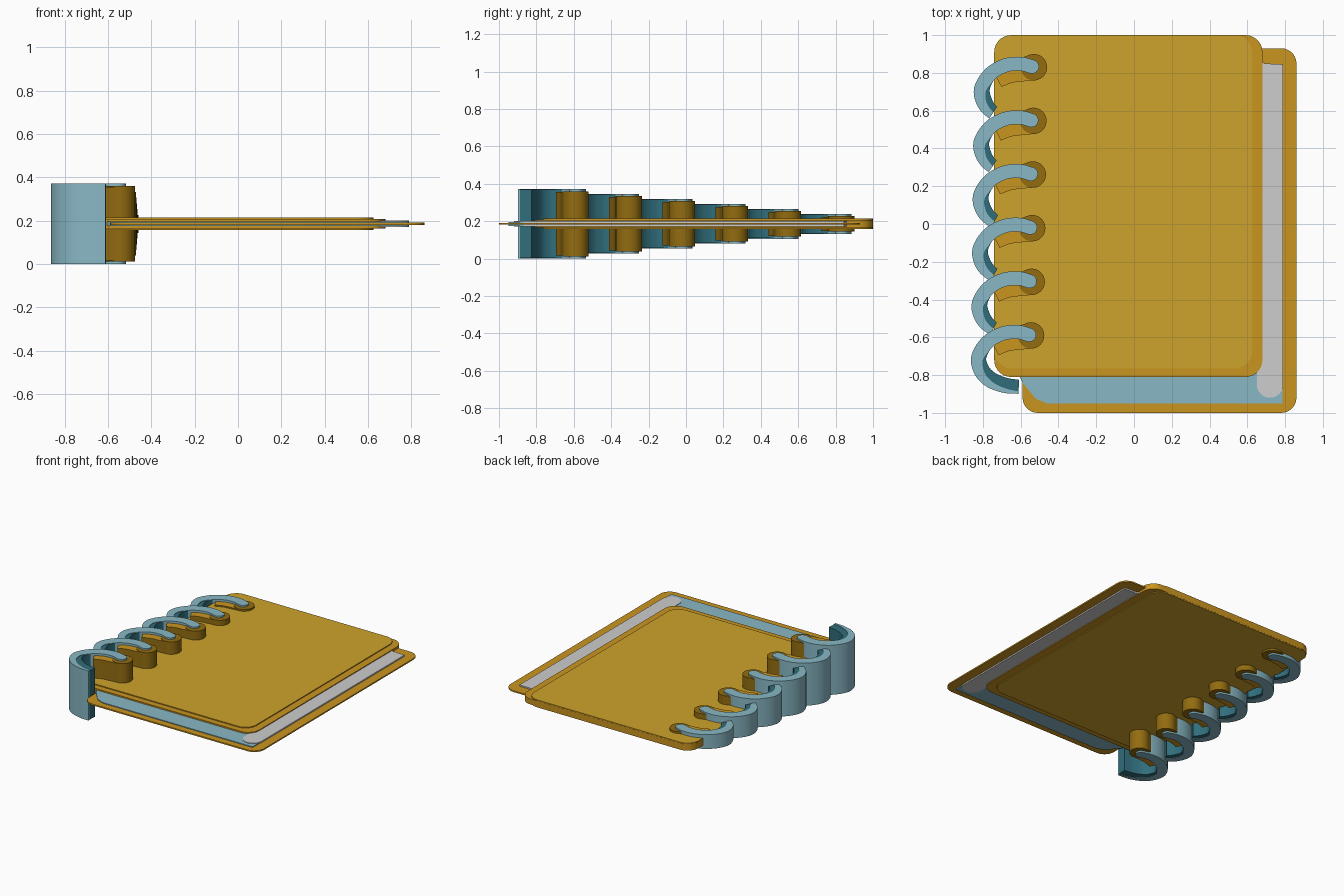
import bpy, bmesh, math
from mathutils import Vector

cube = bpy.data.objects.get("Cube")
if cube:
    bpy.data.objects.remove(cube)

MID = 0.186  # every layer is mirrored about this height


def material(name, r, g, b):
    m = bpy.data.materials.new(name)
    m.use_nodes = True
    m.diffuse_color = (r, g, b, 1)
    m.node_tree.nodes["Principled BSDF"].inputs["Base Color"].default_value = (r, g, b, 1)
    return m


gold = material("gold", 0.61, 0.37, 0.025)
orange = material("orange", 0.59, 0.30, 0.014)
brown = material("brown", 0.29, 0.15, 0.005)
blue = material("light blue", 0.25, 0.48, 0.56)
teal = material("dark teal", 0.03, 0.155, 0.20)
white = material("page white", 0.61, 0.61, 0.61)


def slab(name, outline, half, cap, side=None):
    """Extrude an outline both ways from the middle height."""
    bm = bmesh.new()
    low = [bm.verts.new((x, y, MID - half)) for x, y in outline]
    high = [bm.verts.new((x, y, MID + half)) for x, y in outline]
    bm.faces.new(high)
    bm.faces.new(low[::-1])
    n = len(outline)
    for i in range(n):
        j = (i + 1) % n
        face = bm.faces.new((low[i], low[j], high[j], high[i]))
        face.material_index = 1
    bmesh.ops.recalc_face_normals(bm, faces=bm.faces)
    mesh = bpy.data.meshes.new(name)
    bm.to_mesh(mesh)
    bm.free()
    mesh.materials.append(cap)
    mesh.materials.append(side or cap)
    obj = bpy.data.objects.new(name, mesh)
    bpy.context.collection.objects.link(obj)
    bpy.ops.object.select_all(action="DESELECT")
    obj.select_set(True)
    bpy.context.view_layer.objects.active = obj
    bpy.ops.object.shade_smooth_by_angle(angle=math.radians(35))
    return obj


def arc(cx, cy, r, start, end, steps=7):
    angles = [math.radians(start + (end - start) * i / steps) for i in range(steps + 1)]
    return [(cx + r * math.cos(a), cy + r * math.sin(a)) for a in angles]


def rounded_rect(x0, x1, y0, y1, r):
    corners = [(x1 - r, y1 - r), (x0 + r, y1 - r), (x0 + r, y0 + r), (x1 - r, y0 + r)]
    return [p for k, (x, y) in enumerate(corners) for p in arc(x, y, r, 90 * k, 90 * k + 90)]


def smooth_path(points, steps=5):
    """Catmull-Rom curve through the points."""
    p = [Vector(q) for q in points]
    p = [2 * p[0] - p[1]] + p + [2 * p[-1] - p[-2]]
    out = []
    for a, b, c, d in zip(p, p[1:], p[2:], p[3:]):
        for i in range(steps):
            t = i / steps
            out.append(0.5 * (2 * b + (c - a) * t + (2 * a - 5 * b + 4 * c - d) * t * t
                              + (3 * b - a - 3 * c + d) * t ** 3))
    return out + [p[-2]]


def ribbon(path, outer, inner, cap=0):
    """Outline between two offsets of a path, given as functions of progress."""
    right, left = [], []
    n = len(path) - 1
    for i, q in enumerate(path):
        d = (path[min(i + 1, n)] - path[max(i - 1, 0)]).normalized()
        normal = Vector((d.y, -d.x))  # points to the outside of the coil
        right.append(tuple(q + normal * outer(i / n)))
        left.append(tuple(q + normal * inner(i / n)))
    end = []
    if cap:
        d = path[1] - path[0]
        a = math.degrees(math.atan2(d.y, d.x))
        end = arc(path[0].x, path[0].y, cap, a + 90, a + 270, 12)[1:-1]
    return right + left[::-1] + end


# Back cover, coloured strip and page edge
slab("back_cover", rounded_rect(-0.59, 0.86, -1.0, 0.93, 0.08), 0.005, orange)
slab("lower_page_strip", [(-0.62, -0.78), (-0.59, -0.84), (-0.52, -0.925), (-0.46, -0.95),
                          (0.785, -0.95), (0.79, -0.78)], 0.011, blue)
page = arc(0.72, -0.85, 0.07, 180, 360, 12) + [(0.79, 0.845), (0.69, 0.85), (0.65, 0.88)]
slab("page_edge", page, 0.015, white)

# Front cover with a lower rim along the right and front
slab("cover_rim", rounded_rect(-0.74, 0.68, -0.81, 1.0, 0.09), 0.021, orange)
slab("cover_panel", rounded_rect(-0.739, 0.625, -0.765, 0.999, 0.09), 0.028, gold, orange)

# Coil centre line, relative to its hole
COIL = [(-0.01, 0.003), (-0.07, 0.018), (-0.15, 0.01), (-0.23, -0.035), (-0.28, -0.115),
        (-0.265, -0.19), (-0.215, -0.24), (-0.14, -0.267), (-0.065, -0.272)]
SADDLE = [(0, 0), (-0.06, -0.012), (-0.13, -0.028), (-0.195, -0.06)]
W = 0.037


def fade(t):
    """Inner offset of the light band, which narrows towards the tail."""
    return -W + max(0.0, t - 0.42) / 0.58 * (2 * W - 0.012)


for i in range(6):
    hx, hy = -0.545 + 0.003 * i, -0.59 + 0.284 * i
    half = MID - 0.0265 * i
    path = smooth_path([(hx + x, hy + y) for x, y in COIL])
    # Only the front coil has its full tail; the others meet the cover edge
    turn = path if i == 0 else [q for k, q in enumerate(path) if k < 22 or q.x < -0.735]
    scale = (len(turn) - 1) / (len(path) - 1)
    slab(f"coil_{i + 1}", ribbon(turn, lambda t: W, lambda t: fade(t * scale), W), half, blue)
    tail = turn[16:]
    n = len(path) - 1

    def seam(t):
        return fade((16 + t * (len(tail) - 1)) / n) + 0.001

    slab(f"coil_tail_{i + 1}", ribbon(tail, seam, lambda t: -W - 0.012 * math.sin(math.pi * t)),
         half - 0.003, teal)
    # Raised saddle under the coil, capped by a disc at the hole
    saddle = smooth_path([(hx + x, hy + y) for x, y in SADDLE])
    outline = ribbon(saddle, lambda t: 0.07 - 0.025 * t, lambda t: -0.07 + 0.02 * t, 0.07)
    slab(f"saddle_{i + 1}", outline, half - 0.016, orange, brown)
    slab(f"hole_disc_{i + 1}", arc(hx, hy, 0.07, 0, 345, 23), half - 0.012, brown)
